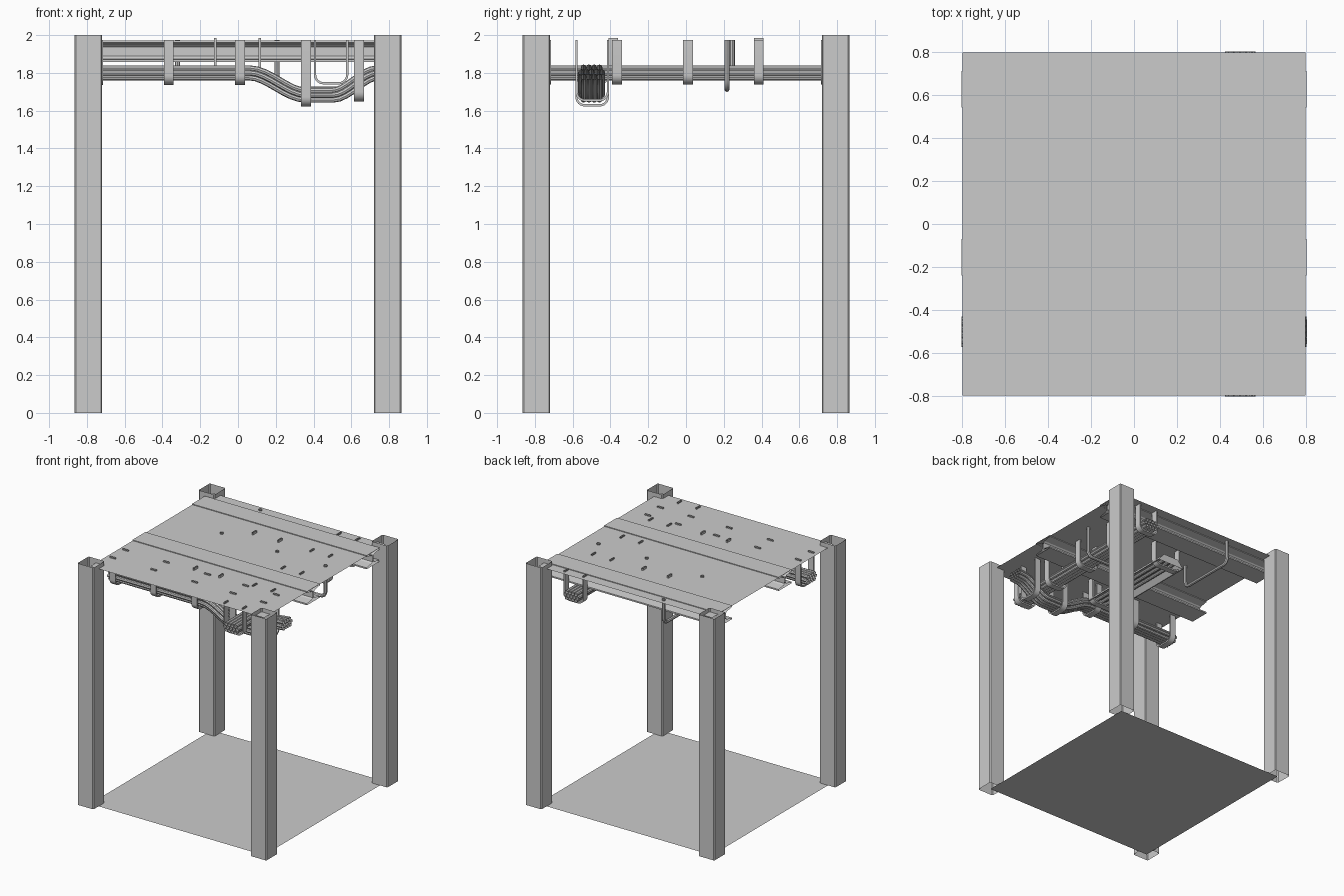
import bpy, bmesh, math
from mathutils import Vector

if "Cube" in bpy.data.objects:
    bpy.data.objects.remove(bpy.data.objects["Cube"])


def finish(bm, name, smooth=False):
    bmesh.ops.recalc_face_normals(bm, faces=bm.faces)
    me = bpy.data.meshes.new(name)
    bm.to_mesh(me)
    bm.free()
    ob = bpy.data.objects.new(name, me)
    bpy.context.collection.objects.link(ob)
    if smooth:
        bpy.context.view_layer.objects.active = ob
        ob.select_set(True)
        bpy.ops.object.shade_smooth_by_angle()
        ob.select_set(False)
    return ob


def sweep(bm, axis, path, profile, v0):
    """Open-ended sweep of profile (side, normal) along a (u, z) path; axis = world axis of u."""
    pts = [Vector(p) for p in path]
    rings = []
    for i, p in enumerate(pts):
        a = (p - pts[i - 1]).normalized() if i else (pts[1] - p).normalized()
        b = (pts[i + 1] - p).normalized() if i < len(pts) - 1 else a
        t = (a + b).normalized()
        n = Vector((-t.y, t.x)) / max(0.5, t.dot(a))
        ring = []
        for s, k in profile:
            q = p + n * k
            co = (q.x, v0 + s, q.y) if axis == 'x' else (v0 + s, q.x, q.y)
            ring.append(bm.verts.new(co))
        rings.append(ring)
    m = len(profile)
    for r0, r1 in zip(rings, rings[1:]):
        for j in range(m):
            bm.faces.new((r0[j], r0[(j + 1) % m], r1[(j + 1) % m], r1[j]))


def circle(r, n=8, s=0, k=0):
    return [(s + r * math.cos(2 * math.pi * i / n), k + r * math.sin(2 * math.pi * i / n)) for i in range(n)]


def ribbon(w, t):
    return [(-w / 2, -t / 2), (w / 2, -t / 2), (w / 2, t / 2), (-w / 2, t / 2)]


def u_path(a, b, bottom, top, r=0.045, n=6):
    """U shape hanging from top, with rounded lower corners."""
    p = [(a, top)]
    for i in range(n + 1):
        g = math.pi + math.pi / 2 * i / n
        p.append((a + r + r * math.cos(g), bottom + r + r * math.sin(g)))
    for i in range(n + 1):
        g = 1.5 * math.pi + math.pi / 2 * i / n
        p.append((b - r + r * math.cos(g), bottom + r + r * math.sin(g)))
    return p + [(b, top)]


def hanger(name, axis, a, b, bottom, v, profile, top=1.975, smooth=True):
    bm = bmesh.new()
    sweep(bm, axis, u_path(a, b, bottom, top), profile, v)
    return finish(bm, name, smooth)


# Floor and ceiling sheets
for name, z in (("floor", 0.0), ("ceiling", 1.966)):
    bm = bmesh.new()
    bmesh.ops.create_grid(bm, x_segments=1, y_segments=1, size=0.797)
    bmesh.ops.translate(bm, verts=bm.verts, vec=(0, 0, z))
    finish(bm, name)

# Corner posts: open square tubes with slightly cut corners
h, c = 0.073, 0.007
outline = [(h, h - c), (h - c, h), (c - h, h), (-h, h - c), (-h, c - h), (c - h, -h), (h - c, -h), (h, c - h)]
for sx in (-1, 1):
    for sy in (-1, 1):
        bm = bmesh.new()
        lo = [bm.verts.new((sx * 0.792 + x, sy * 0.792 + y, 0)) for x, y in outline]
        hi = [bm.verts.new((v.co.x, v.co.y, 2.0)) for v in lo]
        for i in range(8):
            j = (i + 1) % 8
            bm.faces.new((lo[i], lo[j], hi[j], hi[i]))
        finish(bm, "corner_post")

# Ceiling I-beams
half = [(0.085, 1.972), (0.085, 1.96), (0.018, 1.948), (0.007, 1.938),
        (0.007, 1.89), (0.018, 1.88), (0.085, 1.87), (0.085, 1.858)]
section = half + [(-y, z) for y, z in reversed(half)]
for yc in (-0.155, 0.625):
    bm = bmesh.new()
    sweep(bm, 'x', [(-0.8, 0), (0.8, 0)], section, yc)
    finish(bm, "ceiling_beam")

# Cable bundles: three packed rows, one running straight, one dipping beneath it
R = 0.0142
offsets = [((i - (n - 1) / 2) * 0.0283, row * 0.0255)
           for row, n in ((-1, 4), (0, 5), (1, 4)) for i in range(n)]
keys = [(-0.8, 1.8), (0.06, 1.8), (0.36, 1.682), (0.50, 1.682), (0.74, 1.80), (0.8, 1.805)]
dip = []
for (x0, z0), (x1, z1) in zip(keys, keys[1:]):
    steps = 8 if abs(z1 - z0) > 0.02 else 1
    for i in range(steps):
        t = i / steps
        e = t * t * (3 - 2 * t)
        z = z0 + (z1 - z0) * e
        if z0 == z1 == 1.682 and i:
            z -= 0.005
        dip.append((x0 + (x1 - x0) * t, z))
dip.append(keys[-1])
for name, axis, path, v in (("dipping_cables", 'x', dip, -0.5),
                            ("straight_cables", 'y', [(-0.8, 1.8), (0.8, 1.8)], 0.493)):
    bm = bmesh.new()
    for s, k in offsets:
        sweep(bm, axis, path, circle(R, 8, s, k), v)
    finish(bm, name, True)

# Strap hangers holding both bundles
strap = ribbon(0.052, 0.012)
for y in (-0.74, -0.365, 0.01, 0.385, 0.74):
    hanger("straight_cable_strap", 'x', 0.408, 0.578, 1.745, y, strap)
for x, bottom in ((-0.74, 1.742), (-0.367, 1.742), (0.01, 1.742), (0.36, 1.628), (0.64, 1.655)):
    hanger("dipping_cable_strap", 'y', -0.58, -0.413, bottom, x, strap)

# Wide round-rod hangers
rod = circle(0.014, 8)
hanger("wide_rod_hanger_right", 'x', 0.207, 0.65, 1.713, 0.217, rod)
hanger("wide_rod_hanger_rear", 'y', 0.245, 0.75, 1.775, -0.32, rod)

# Hanging light: trough housing, tubes and suspension straps
y0, y1 = -0.41, 0.45
bm = bmesh.new()
trough = [(-0.125, -0.035), (-0.07, 0.03), (0.07, 0.03), (0.125, -0.035),
          (0.117, -0.035), (0.066, 0.022), (-0.066, 0.022), (-0.117, -0.035)]
sweep(bm, 'y', [(y0, 1.81), (y1, 1.81)], trough, 0)
for y in (y0, y1):
    bm.faces.new([bm.verts.new((s, y, 1.81 + k)) for s, k in trough[:4]])
finish(bm, "light_housing")
bm = bmesh.new()
for x in (-0.05, 0, 0.05):
    sweep(bm, 'y', [(y0, 1.805), (y1, 1.805)], circle(0.015, 10), x)
finish(bm, "light_tubes", True)
for y in (-0.385, 0.385):
    hanger("light_strap", 'x', -0.12, 0.115, 1.765, y, ribbon(0.05, 0.012), 1.985)
